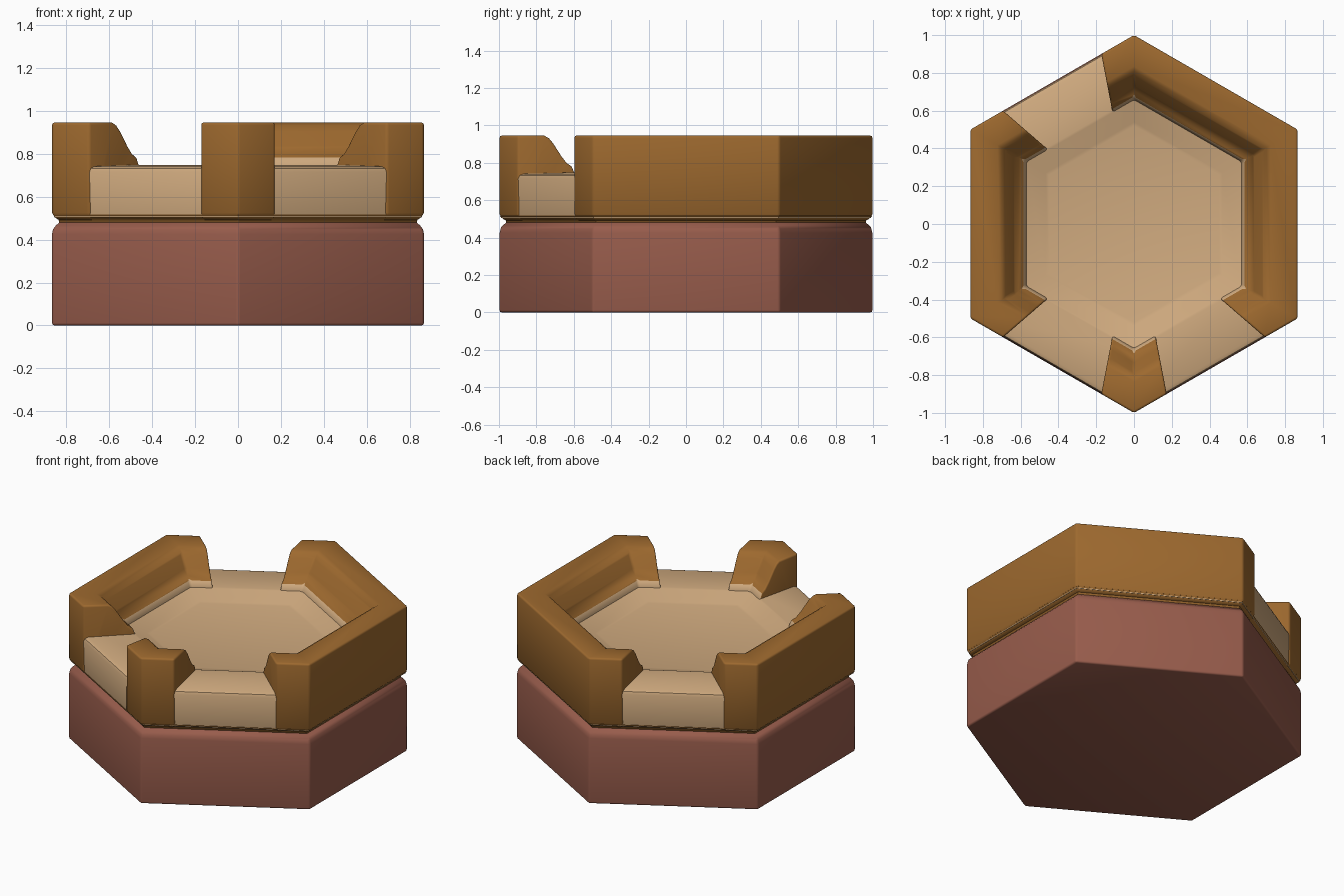
import bpy, bmesh, math
from mathutils import Vector

cube = bpy.data.objects.get("Cube")
if cube:
    bpy.data.objects.remove(cube, do_unlink=True)


def material(name, rgb):
    mat = bpy.data.materials.new(name)
    mat.use_nodes = True
    mat.diffuse_color = (*rgb, 1)
    mat.node_tree.nodes["Principled BSDF"].inputs["Base Color"].default_value = (*rgb, 1)
    return mat


RED = material("red clay", (0.315, 0.108, 0.072))
BROWN = material("brown wood", (0.340, 0.142, 0.028))
SAND = material("pale sand", (0.640, 0.410, 0.215))


def station(s):
    """Unit hexagon point; whole numbers are corners, fractions lie on the edges."""
    k = math.floor(s)
    a, b = (Vector((math.cos(t), math.sin(t), 0))
            for t in (math.radians(30 + 60 * i) for i in (k, k + 1)))
    return a.lerp(b, s - k)


def finish(name, bm, mats, bevel):
    bmesh.ops.recalc_face_normals(bm, faces=bm.faces)
    mesh = bpy.data.meshes.new(name)
    bm.to_mesh(mesh)
    bm.free()
    for mat in mats:
        mesh.materials.append(mat)
    obj = bpy.data.objects.new(name, mesh)
    bpy.context.collection.objects.link(obj)
    bpy.ops.object.select_all(action='DESELECT')
    obj.select_set(True)
    bpy.context.view_layer.objects.active = obj
    mod = obj.modifiers.new("soft_edges", 'BEVEL')
    mod.width = bevel
    mod.segments = 3
    mod.limit_method = 'ANGLE'
    mod.angle_limit = math.radians(48)
    bpy.ops.object.modifier_apply(modifier=mod.name)
    bpy.ops.object.shade_smooth_by_angle(angle=math.radians(40))
    return obj


def hex_solid(name, profile, mat, bevel=0.012):
    """Stacked hexagon rings, capped at both ends."""
    bm = bmesh.new()
    rings = [[bm.verts.new(station(i) * r + Vector((0, 0, z))) for i in range(6)]
             for r, z in profile]
    for low, high in zip(rings, rings[1:]):
        for i in range(6):
            j = (i + 1) % 6
            bm.faces.new((low[i], low[j], high[j], high[i]))
    bm.faces.new(rings[0])
    bm.faces.new(rings[-1])
    return finish(name, bm, [mat], bevel)


def wall(name, stops, profile):
    """Sweep a closed wall section through hexagon stations."""
    bm = bmesh.new()
    rings = [[bm.verts.new(station(s) * r + Vector((0, 0, z))) for r, z in profile]
             for s in stops]
    n = len(profile)
    for a, b in zip(rings, rings[1:]):
        for i in range(n):
            face = bm.faces.new((a[i], a[(i + 1) % n], b[(i + 1) % n], b[i]))
            # the lowest strip of the inner slope belongs to the sandy floor
            face.material_index = 1 if i >= n - 2 else 0
    bm.faces.new(rings[0])
    bm.faces.new(rings[-1])
    return finish(name, bm, [BROWN, SAND], 0.012)


# Lower block with a rounded shoulder
hex_solid("base", [(1, 0), (1, 0.425), (0.995, 0.447), (0.98, 0.465), (0.96, 0.48)], RED)

# Brown band above the groove
hex_solid("groove_band", [(0.96, 0.476), (0.965, 0.492), (0.985, 0.505), (0.996, 0.517)], BROWN, 0.002)

# Sandy body with ledges and a shallow bowl
hex_solid("sand_floor", [(0.99, 0.505), (0.995, 0.715), (0.988, 0.732), (0.965, 0.741),
                         (0.67, 0.748), (0.655, 0.744), (0.54, 0.704), (0.52, 0.7)], SAND, 0.002)

# Raised walls between the three openings
section = [(0.66, 0.52), (0.965, 0.492), (0.985, 0.503), (1, 0.525), (1, 0.945),
           (0.835, 0.945), (0.81, 0.932), (0.785, 0.905), (0.735, 0.835),
           (0.705, 0.8), (0.675, 0.782), (0.657, 0.743)]
wall("long_wall", [-1.2, -1, 0, 1, 1.2], section)
wall("right_wall", [1.8, 2, 3, 3.2], section)
wall("front_post", [3.8, 4, 4.2], section)
